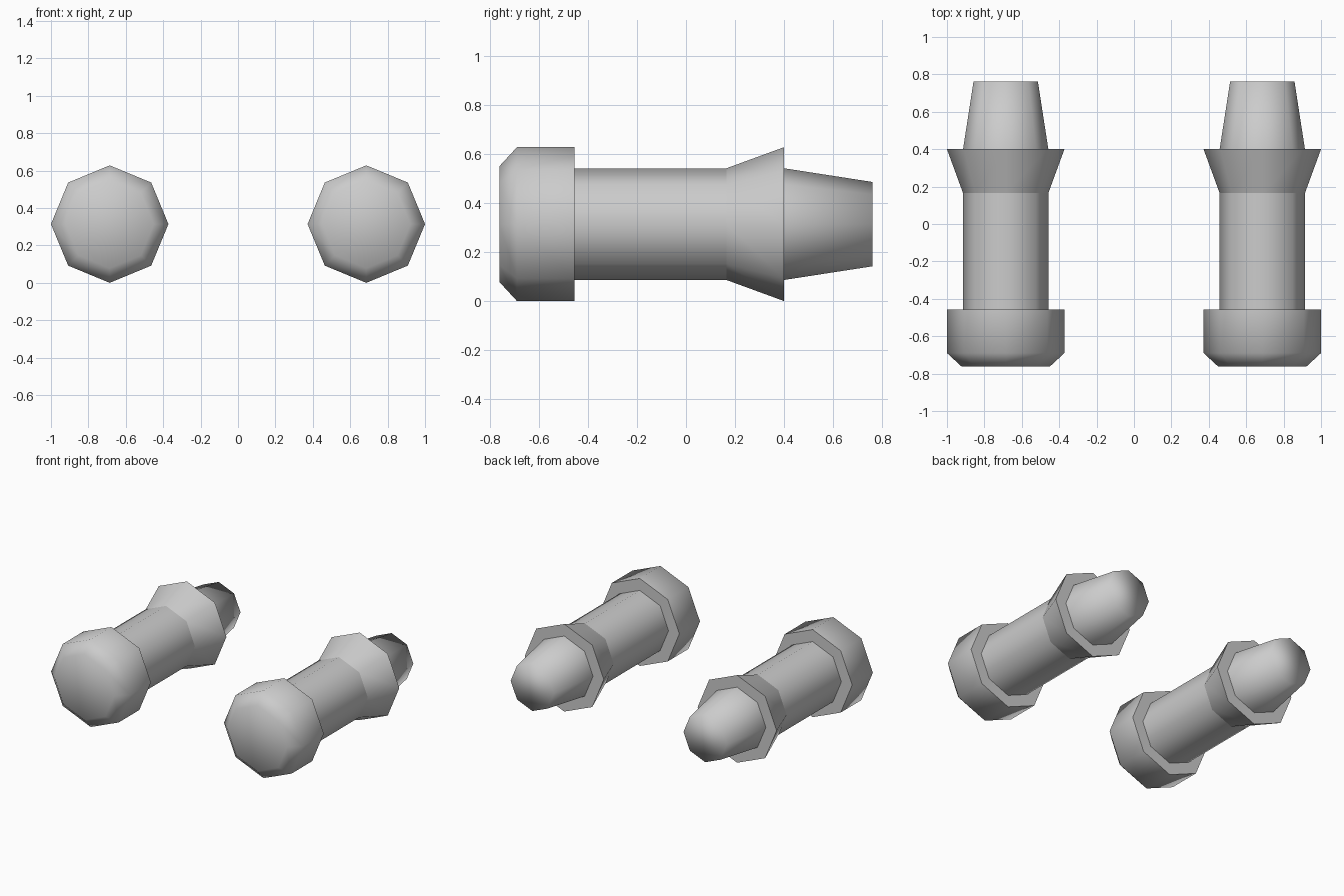
import bpy, bmesh
from math import cos, sin, pi, radians

if "Cube" in bpy.data.objects:
    bpy.data.objects.remove(bpy.data.objects["Cube"])

SIDES = 8
CX, CZ = 0.686, 0.314
R_BIG, R_SHAFT, R_TIP, R_FACE = 0.314, 0.228, 0.172, 0.236


def lathe(name, profile, cap_front=False, cap_back=False):
    """Eight-sided part turned about the y axis from (radius, y) points."""
    bm = bmesh.new()
    rings = [[bm.verts.new((r * cos(2 * pi * i / SIDES), y, r * sin(2 * pi * i / SIDES)))
              for i in range(SIDES)] for r, y in profile]
    for a, b in zip(rings, rings[1:]):
        for i in range(SIDES):
            j = (i + 1) % SIDES
            bm.faces.new((a[j], a[i], b[i], b[j]))
    if cap_front:
        bm.faces.new(rings[0])
    if cap_back:
        bm.faces.new(rings[-1][::-1])
    mesh = bpy.data.meshes.new(name)
    bm.to_mesh(mesh)
    bm.free()
    return mesh


# Parts from front to back: bevelled head, straight shaft, flared collar, tapered tip
parts = [
    lathe("head", [(R_FACE, -0.762), (R_BIG, -0.69), (R_BIG, -0.456), (R_SHAFT, -0.456)],
          cap_front=True),
    lathe("shaft", [(R_SHAFT, -0.456), (R_SHAFT, 0.165)]),
    lathe("collar", [(R_SHAFT, 0.165), (R_BIG, 0.4), (R_SHAFT, 0.4)]),
    lathe("tip", [(R_SHAFT, 0.4), (R_TIP, 0.762)], cap_back=True),
]

# Left and right copies
for side, x in (("left", -CX), ("right", CX)):
    for mesh in parts:
        ob = bpy.data.objects.new(f"{side}_{mesh.name}", mesh.copy())
        ob.location = (x, 0, CZ)
        bpy.context.collection.objects.link(ob)
        bpy.ops.object.select_all(action='DESELECT')
        ob.select_set(True)
        bpy.context.view_layer.objects.active = ob
        bpy.ops.object.shade_smooth_by_angle(angle=radians(85))
